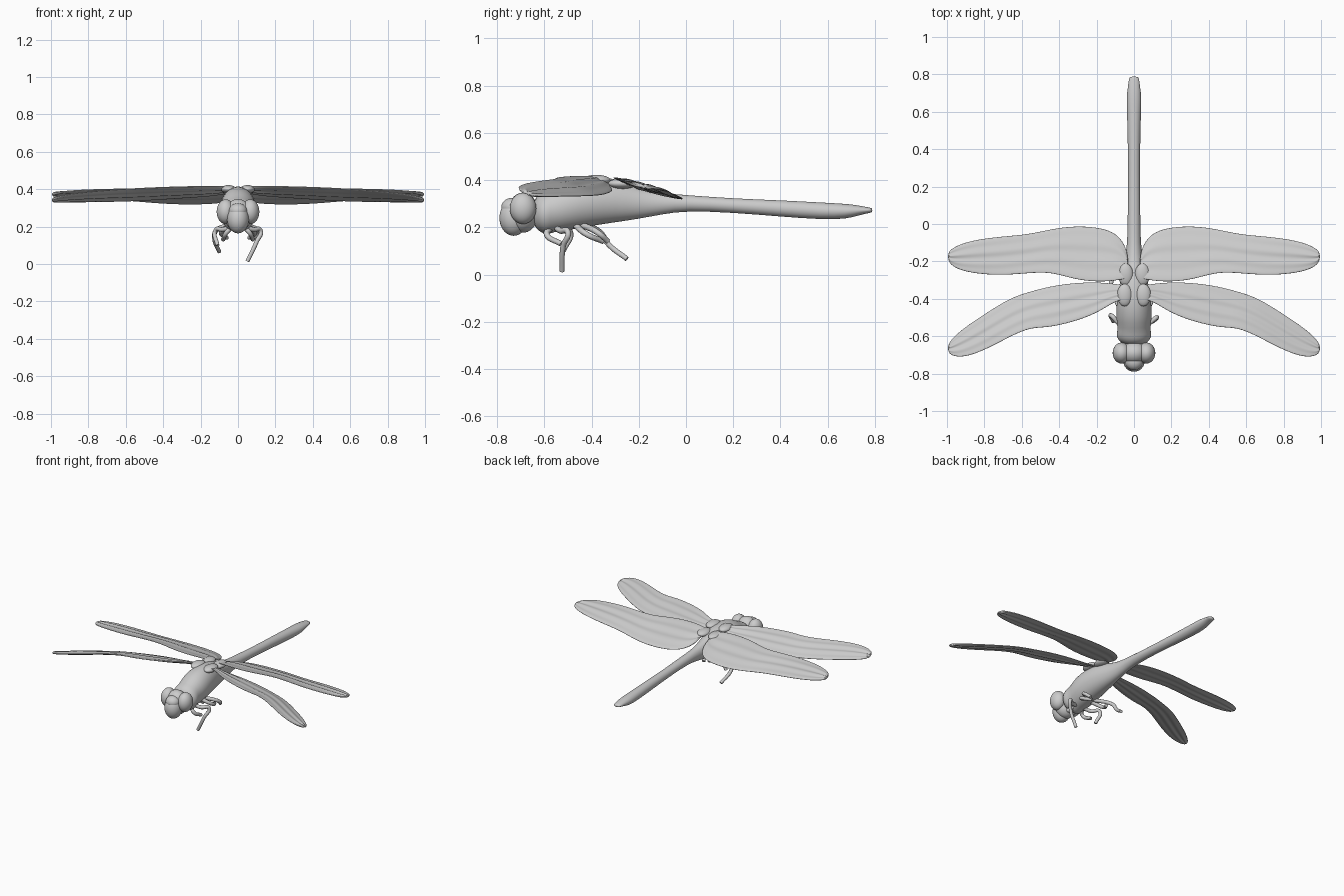
import bpy
import bmesh
import math
from mathutils import Vector

default_cube = bpy.data.objects.get("Cube")
if default_cube:
    bpy.data.objects.remove(default_cube)

grey = bpy.data.materials.new("pale grey")
grey.use_nodes = True
colour = (0.6, 0.6, 0.6, 1)
grey.diffuse_color = colour
grey.node_tree.nodes["Principled BSDF"].inputs["Base Color"].default_value = colour


def finish(name, bm, subdivisions=0):
    """Turn a bmesh into a smooth grey object."""
    bmesh.ops.recalc_face_normals(bm, faces=bm.faces)
    mesh = bpy.data.meshes.new(name)
    bm.to_mesh(mesh)
    bm.free()
    mesh.materials.append(grey)
    mesh.shade_smooth()
    obj = bpy.data.objects.new(name, mesh)
    bpy.context.collection.objects.link(obj)
    if subdivisions:
        modifier = obj.modifiers.new("Smooth surface", "SUBSURF")
        modifier.levels = modifier.render_levels = subdivisions
    return obj


def loft(name, rings, subdivisions=1):
    """Skin a row of closed rings and cap both ends."""
    bm = bmesh.new()
    loops = [[bm.verts.new(p) for p in ring] for ring in rings]
    for a, b in zip(loops, loops[1:]):
        for i in range(len(a)):
            j = (i + 1) % len(a)
            bm.faces.new((a[i], a[j], b[j], b[i]))
    bm.faces.new(loops[0])
    bm.faces.new(loops[-1])
    return finish(name, bm, subdivisions)


def body_part(name, stations, sides=20):
    """Stations hold y, bottom, top and half width."""
    rings = []
    for y, low, high, half in stations:
        ring = []
        for i in range(sides):
            a = math.tau * i / sides
            ring.append((half * math.cos(a), y,
                         (low + high) / 2 + (high - low) / 2 * math.sin(a)))
        rings.append(ring)
    return loft(name, rings)


def ellipsoid(name, centre, radii):
    bm = bmesh.new()
    bmesh.ops.create_uvsphere(bm, u_segments=32, v_segments=20, radius=1)
    for v in bm.verts:
        v.co = Vector(c + r * k for c, r, k in zip(centre, radii, v.co))
    return finish(name, bm)


def wing(name, side, stations, steps=14):
    """Stations hold x, leading y, trailing y, leading z and trailing z."""
    rings = []
    for n, (x, y0, y1, z0, z1) in enumerate(stations):
        upper, lower = [], []
        for i in range(steps + 1):
            t = i / steps
            thick = 0.003 + 0.006 * math.sqrt(math.sin(math.pi * t) + 1e-6)
            # shallow pleats fade out at the edges
            pleat = 0.004 * math.sin(t * 19 + n * 0.3) * math.sin(math.pi * t)
            y, z = y0 + (y1 - y0) * t, z0 + (z1 - z0) * t + pleat
            upper.append((side * x, y, z + thick))
            lower.append((side * x, y, z - thick))
        rings.append(upper + lower[::-1])
    return loft(name, rings, 2)


def leg(name, points, radius=0.012):
    curve = bpy.data.curves.new(name, "CURVE")
    curve.dimensions = "3D"
    curve.bevel_depth = radius
    curve.bevel_resolution = 3
    curve.use_fill_caps = True
    spline = curve.splines.new("BEZIER")
    spline.bezier_points.add(len(points) - 1)
    for i, (bp, p) in enumerate(zip(spline.bezier_points, points)):
        bp.co = p
        bp.handle_left_type = bp.handle_right_type = "AUTO"
        bp.radius = 1.1 - 0.25 * i / len(points)
    curve.materials.append(grey)
    obj = bpy.data.objects.new(name, curve)
    bpy.context.collection.objects.link(obj)


# Thorax tapering into the long abdomen
body_part("thorax_and_abdomen", [
    (-0.65, 0.21, 0.31, 0.05), (-0.62, 0.18, 0.345, 0.088),
    (-0.59, 0.165, 0.355, 0.097), (-0.56, 0.18, 0.37, 0.085),
    (-0.5, 0.185, 0.405, 0.1), (-0.4, 0.205, 0.42, 0.092),
    (-0.3, 0.22, 0.41, 0.075), (-0.2, 0.235, 0.365, 0.05),
    (-0.1, 0.255, 0.345, 0.036), (0, 0.27, 0.337, 0.035),
    (0.2, 0.262, 0.322, 0.031), (0.4, 0.245, 0.315, 0.033),
    (0.58, 0.232, 0.305, 0.037), (0.68, 0.235, 0.3, 0.041),
    (0.73, 0.25, 0.293, 0.033), (0.77, 0.26, 0.285, 0.028),
    (0.79, 0.262, 0.282, 0.025)])

# Head with big side eyes
ellipsoid("head", (0, -0.69, 0.262), (0.075, 0.065, 0.085))
ellipsoid("face", (0, -0.73, 0.24), (0.058, 0.06, 0.076))
ellipsoid("brow", (0, -0.735, 0.285), (0.048, 0.047, 0.04))

front_wing = [
    (0.03, -0.4, -0.33, 0.41, 0.39), (0.1, -0.41, -0.32, 0.415, 0.37),
    (0.2, -0.48, -0.31, 0.415, 0.36), (0.33, -0.525, -0.315, 0.412, 0.352),
    (0.46, -0.555, -0.335, 0.408, 0.343), (0.55, -0.553, -0.36, 0.403, 0.338),
    (0.65, -0.595, -0.39, 0.398, 0.335), (0.75, -0.65, -0.45, 0.39, 0.333),
    (0.85, -0.695, -0.515, 0.38, 0.332), (0.92, -0.712, -0.565, 0.37, 0.331),
    (0.97, -0.706, -0.61, 0.358, 0.332), (0.995, -0.685, -0.645, 0.348, 0.336)]
hind_wing = [
    (0.03, -0.29, -0.16, 0.4, 0.355), (0.06, -0.295, -0.09, 0.405, 0.335),
    (0.11, -0.305, -0.04, 0.41, 0.325), (0.2, -0.31, -0.016, 0.41, 0.32),
    (0.32, -0.297, -0.01, 0.408, 0.32), (0.44, -0.257, -0.026, 0.402, 0.327),
    (0.56, -0.262, -0.055, 0.402, 0.338), (0.7, -0.275, -0.066, 0.4, 0.347),
    (0.82, -0.268, -0.08, 0.396, 0.354), (0.91, -0.253, -0.1, 0.39, 0.36),
    (0.97, -0.228, -0.128, 0.382, 0.365), (0.995, -0.195, -0.153, 0.375, 0.369)]

for side, label in ((1, "left"), (-1, "right")):
    ellipsoid(label + "_eye", (side * 0.066, -0.69, 0.28), (0.048, 0.056, 0.066))
    wing(label + "_front_wing", side, front_wing)
    wing(label + "_hind_wing", side, hind_wing)
    # Raised wing hinges on the back
    ellipsoid(label + "_front_hinge", (side * 0.05, -0.38, 0.4), (0.04, 0.06, 0.022))
    ellipsoid(label + "_hind_hinge", (side * 0.045, -0.27, 0.385), (0.04, 0.06, 0.022))
    # Folded front and middle legs
    leg(label + "_front_leg", [
        (side * 0.03, -0.57, 0.2), (side * 0.06, -0.59, 0.17),
        (side * 0.08, -0.53, 0.13)])
    leg(label + "_middle_leg", [
        (side * 0.03, -0.47, 0.21), (side * 0.09, -0.42, 0.17),
        (side * 0.06, -0.35, 0.14)])

# Long lower legs differ from side to side
leg("left_standing_leg", [
    (0.03, -0.55, 0.2), (0.08, -0.53, 0.185), (0.12, -0.5, 0.18),
    (0.1, -0.52, 0.12), (0.05, -0.525, 0.014)])
leg("left_hind_leg", [
    (0.03, -0.44, 0.21), (0.11, -0.37, 0.175), (0.09, -0.33, 0.14)])
leg("right_standing_leg", [
    (-0.03, -0.55, 0.2), (-0.08, -0.53, 0.185), (-0.12, -0.49, 0.18),
    (-0.11, -0.52, 0.1)])
leg("right_hind_leg", [
    (-0.03, -0.44, 0.21), (-0.12, -0.36, 0.175), (-0.125, -0.33, 0.13),
    (-0.1, -0.25, 0.066)])
